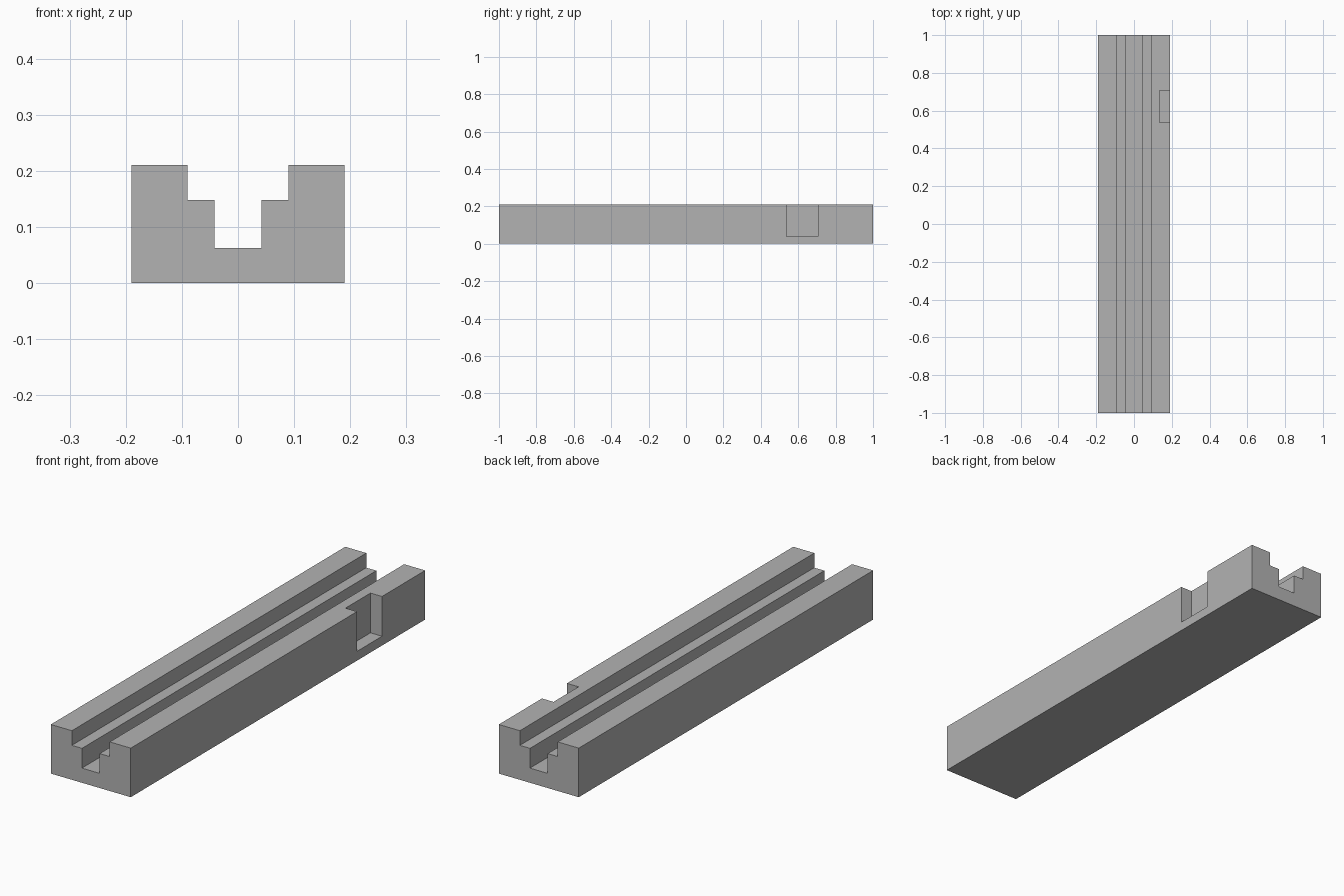
import bpy, bmesh

cube = bpy.data.objects.get("Cube")
if cube:
    bpy.data.objects.remove(cube, do_unlink=True)

grey = bpy.data.materials.new("plain grey")
grey.use_nodes = True
colour = (0.45, 0.45, 0.45, 1)
grey.diffuse_color = colour
grey.node_tree.nodes["Principled BSDF"].inputs["Base Color"].default_value = colour


def make_object(name, bm):
    bmesh.ops.recalc_face_normals(bm, faces=bm.faces)
    mesh = bpy.data.meshes.new(name)
    bm.to_mesh(mesh)
    bm.free()
    mesh.materials.append(grey)
    obj = bpy.data.objects.new(name, mesh)
    bpy.context.collection.objects.link(obj)
    return obj


# Rail: stepped channel profile, mirrored in x and extruded along its length
half = [(0.19, 0), (0.19, 0.211), (0.09, 0.211), (0.09, 0.148), (0.042, 0.148), (0.042, 0.063)]
profile = half + [(-x, z) for x, z in reversed(half)]
bm = bmesh.new()
face = bm.faces.new([bm.verts.new((x, -1, z)) for x, z in profile])
ext = bmesh.ops.extrude_face_region(bm, geom=[face])
bmesh.ops.translate(bm, vec=(0, 2, 0), verts=[g for g in ext["geom"] if isinstance(g, bmesh.types.BMVert)])
rail = make_object("channel_rail", bm)

# Side notches: open at the top and outer face of each wall
for side, name in ((1, "left_notch_cutter"), (-1, "right_notch_cutter")):
    low, high = (0.135, 0.537, 0.04), (0.25, 0.707, 0.3)
    bm = bmesh.new()
    bmesh.ops.create_cube(bm, size=1)
    for v in bm.verts:
        v.co = [a if c < 0 else b for c, a, b in zip(v.co, low, high)]
        v.co.x *= side
    cutter = make_object(name, bm)
    cutter.hide_render = True
    cutter.hide_set(True)
    cut = rail.modifiers.new(name, "BOOLEAN")
    cut.operation = "DIFFERENCE"
    cut.solver = "EXACT"
    cut.object = cutter

# Bake the notches into the rail and drop the cutters
bpy.context.view_layer.objects.active = rail
rail.select_set(True)
for mod in list(rail.modifiers):
    cutter = mod.object
    bpy.ops.object.modifier_apply(modifier=mod.name)
    bpy.data.objects.remove(cutter, do_unlink=True)
